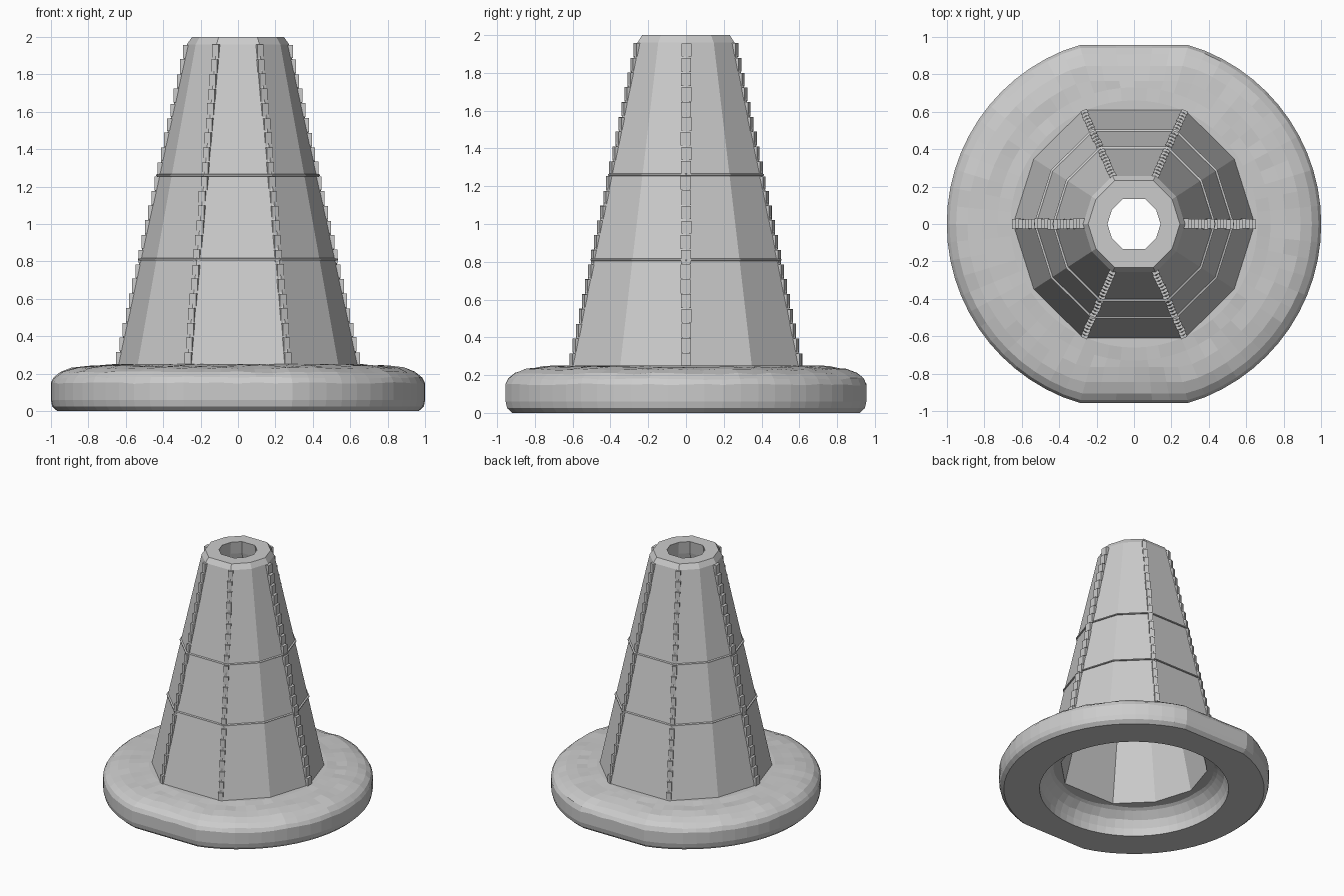
import bpy, bmesh, math, random
from mathutils import Vector, Matrix

if "Cube" in bpy.data.objects:
    bpy.data.objects.remove(bpy.data.objects["Cube"])

random.seed(4)


def loft(name, rings):
    """Closed ring-shaped solid from a looped list of equal-length rings."""
    bm = bmesh.new()
    vs = [[bm.verts.new(p) for p in r] for r in rings]
    n = len(rings[0])
    for a, b in zip(vs, vs[1:] + vs[:1]):
        for i in range(n):
            j = (i + 1) % n
            bm.faces.new((a[i], a[j], b[j], b[i]))
    finish(name, bm)


def finish(name, bm):
    bmesh.ops.recalc_face_normals(bm, faces=bm.faces)
    me = bpy.data.meshes.new(name)
    bm.to_mesh(me)
    bm.free()
    ob = bpy.data.objects.new(name, me)
    bpy.context.collection.objects.link(ob)
    return ob


# ten-sided cross-section, wider at front and back
quarter = [(1, 0), (.83, .54), (.42, .945)]
deca = quarter + [(-x, y) for x, y in quarter[::-1]]
deca += [(x, -y) for x, y in deca[1:5][::-1] if abs(x) < 1]


def radius(z):
    return .645 - (z - .25) * .218


def section(r, z):
    return [(x * r, y * r, z) for x, y in deca]


# panelled body: outer wall with thin seam lips, chamfered rim, inner wall
profile = [(radius(.18), .18)]
for z in (.81, 1.26):
    r = radius(z)
    profile += [(r + .003, z - .006), (r + .012, z - .004),
                (r + .012, z + .004), (r, z + .008)]
profile += [(radius(1.96), 1.96), (.245, 2.0), (.142, 2.0),
            (.155, 1.9), (.55, .19)]
loft("cone_body", [section(r, z) for r, z in profile])

# rounded base ring, slightly flattened front and back, roughened on top
base_profile = [(.70, 0), (.965, 0), (.992, .025), (1.0, .06), (1.0, .15),
                (.985, .18), (.95, .208), (.89, .23), (.81, .242), (.73, .245),
                (.66, .252), (.58, .25), (.57, .20), (.62, .17), (.67, .12),
                (.695, .06)]
SEG = 64
rings = []
for r, z in base_profile:
    rough = .005 if .1 < z < .25 and r > .65 else 0
    ring = []
    for i in range(SEG):
        a = 2 * math.pi * i / SEG
        x, y = r * math.cos(a), r * math.sin(a)
        if r > .75:
            lim = .955 - (1 - r)
            y = max(-lim, min(lim, y))
        ring.append((x, y, z + random.uniform(-rough, rough)))
    rings.append(ring)
loft("base_ring", rings)

# stepped seam ridges on six of the ten edges
bm = bmesh.new()
COUNT = 22
STEP = (1.96 - .24) / COUNT
for x, y in deca:
    if abs(abs(x) - .83) < .01:
        continue
    side = y == 0
    rot = Matrix.Rotation(math.atan2(y, x), 4, 'Z')
    for k in range(COUNT):
        z = .24 + (k + .5) * STEP
        r = radius(z)
        length = r * math.hypot(x, y)
        out = .012 if side else .005
        depth = .05
        width = .052 if side else .036
        centre = Vector((length + out - depth / 2, random.uniform(-.003, .003), z))
        size = Matrix.Diagonal((depth, width, STEP * random.uniform(.86, .98), 1))
        bmesh.ops.create_cube(bm, size=1,
                              matrix=rot @ Matrix.Translation(centre) @ size)
finish("seam_ridges", bm)
